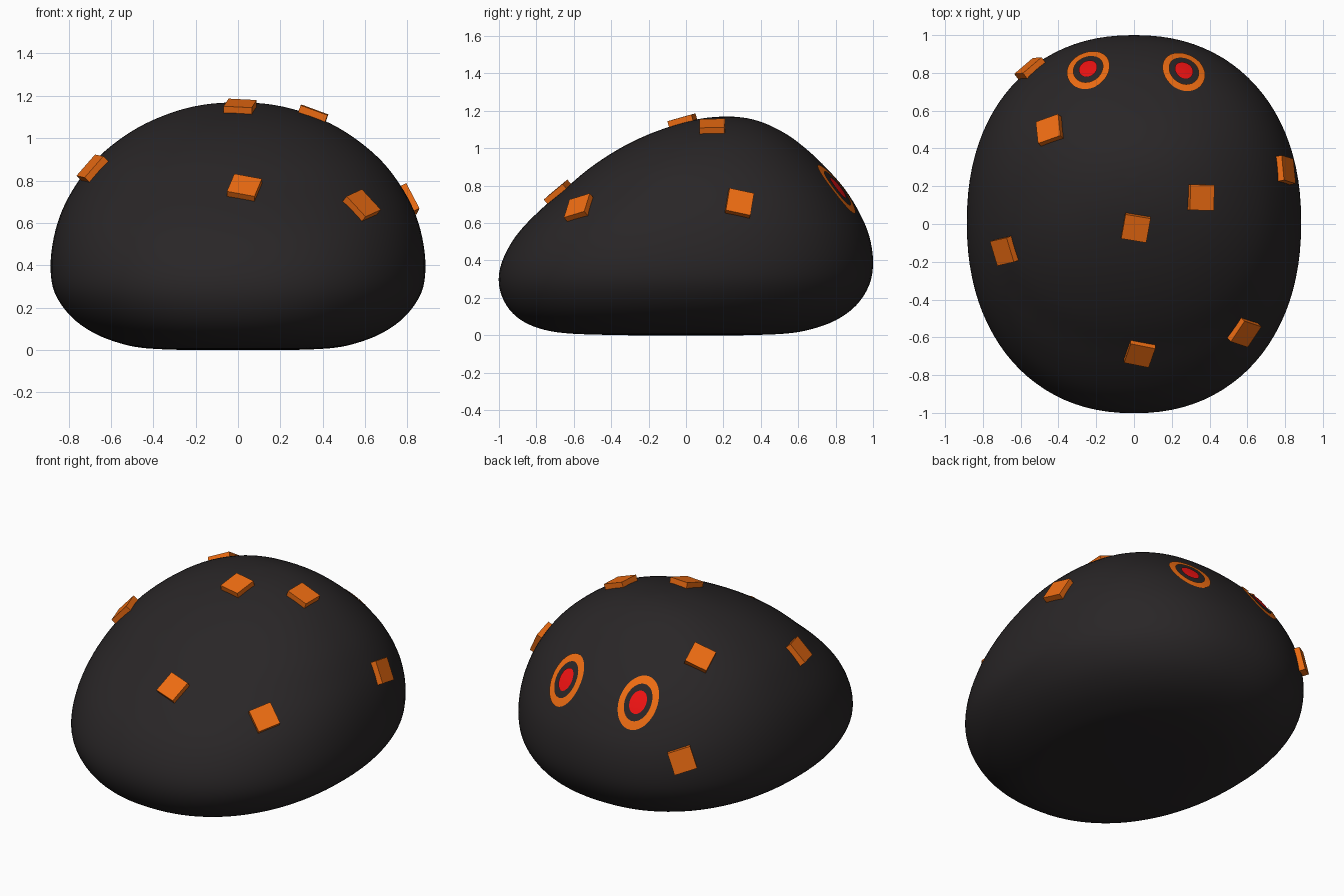
import bpy, bmesh, math
from mathutils import Vector, Matrix
from mathutils.bvhtree import BVHTree

if "Cube" in bpy.data.objects:
    bpy.data.objects.remove(bpy.data.objects["Cube"])


def material(name, rgb):
    m = bpy.data.materials.new(name)
    m.diffuse_color = (*rgb, 1)
    m.use_nodes = True
    m.node_tree.nodes["Principled BSDF"].inputs["Base Color"].default_value = m.diffuse_color
    return m


BLACK = material("charcoal", (0.022, 0.019, 0.02))
ORANGE = material("orange", (0.85, 0.15, 0.006))
RED = material("red", (0.85, 0.006, 0.006))


def add_object(name, bm, mat, smooth):
    me = bpy.data.meshes.new(name)
    bmesh.ops.recalc_face_normals(bm, faces=bm.faces) if name == "body" else None
    for f in bm.faces:
        f.smooth = smooth
    bm.to_mesh(me)
    bm.free()
    me.materials.append(mat)
    ob = bpy.data.objects.new(name, me)
    bpy.context.collection.objects.link(ob)
    return ob


# Body profile: height, front y, back y, half width
ROWS = [Vector(r) for r in (
    (0, -.3, .3, .25), (.008, -.6, .52, .43), (.03, -.76, .66, .55),
    (.08, -.88, .8, .68), (.16, -.96, .91, .79), (.27, -1, .98, .865),
    (.39, -.985, 1, .885), (.53, -.91, .98, .87), (.66, -.79, .925, .83),
    (.78, -.65, .85, .765), (.89, -.52, .755, .68), (.99, -.37, .65, .565),
    (1.07, -.21, .545, .435), (1.13, -.04, .43, .285), (1.16, .09, .33, .15),
    (1.17, .2, .24, .02))]


def spline(i, t):
    a, b = ROWS[max(i - 1, 0)], ROWS[i]
    c, d = ROWS[i + 1], ROWS[min(i + 2, len(ROWS) - 1)]
    return 0.5 * (2 * b + (c - a) * t + (2 * a - 5 * b + 4 * c - d) * t * t
                  + (3 * b - a - 3 * c + d) * t ** 3)


def power(v):
    return math.copysign(abs(v) ** (2 / 2.2), v)


# Body: loft of rounded rings
N, STEPS = 96, 4
bm = bmesh.new()
rows = [spline(i, s / STEPS) for i in range(len(ROWS) - 1) for s in range(STEPS)]
rows.append(ROWS[-1])
rings = []
for z, front, back, half in rows:
    ring = []
    for k in range(N):
        a = math.tau * k / N
        y = (front + back) / 2 + (back - front) / 2 * power(math.sin(a))
        ring.append(bm.verts.new((half * power(math.cos(a)), y, max(z, 0))))
    rings.append(ring)
for lo, hi in zip(rings, rings[1:]):
    for k in range(N):
        j = (k + 1) % N
        bm.faces.new((lo[k], lo[j], hi[j], hi[k]))
bm.faces.new(rings[0][::-1])
bm.faces.new(rings[-1])
bmesh.ops.recalc_face_normals(bm, faces=bm.faces)
surface = BVHTree.FromBMesh(bm)
add_object("body", bm, BLACK, True)


def frame(point, along):
    """Point on the body plus tangent axes there."""
    p, n, _, _ = surface.find_nearest(Vector(point))
    x = Vector(along)
    x = (x - n * x.dot(n)).normalized()
    return p, x, n.cross(x), n


# Square studs: approximate position, direction of one edge
STUDS = [((.01, -.02, 1.15), (1, -.18, 0)), ((.36, .14, 1.13), (1, -.03, 0)),
         ((.03, -.69, .77), (1, -.35, 0)), ((.59, -.58, .69), (.1, -.042, -.08)),
         ((.80, .285, .705), (0, .128, -.021)), ((-.68, -.14, .85), (.03, -.13, 0)),
         ((-.45, .5, 1.0), (.11, .042, .05)), ((-.54, .81, .5), (-.76, -.57, .3))]
for i, (point, along) in enumerate(STUDS):
    p, x, y, n = frame(point, along)
    m = Matrix((x, y, n)).transposed().to_4x4()
    m.translation = p + n * 0.005
    bm = bmesh.new()
    bmesh.ops.create_cube(bm, size=1, matrix=m @ Matrix.Diagonal((.135, .135, .05, 1)))
    add_object(f"stud_{i + 1}", bm, ORANGE, False)


# Eyes: oval bands draped over the body
def eye_band(name, point, r0, r1, mat):
    p, x, y, n = frame(point, (1, 0, 0))
    bm = bmesh.new()
    loops = []
    for s in range(5):
        r = r0 + (r1 - r0) * s / 4
        loop = []
        for k in range(48):
            a = math.tau * k / 48
            q = p + x * (.115 * r * math.cos(a)) + y * (.162 * r * math.sin(a))
            hit, hn, _, _ = surface.ray_cast(q + n * .3, -n)
            loop.append(bm.verts.new(hit + hn * .006))
        loops.append(loop)
    for a, b in zip(loops, loops[1:]):
        for k in range(48):
            j = (k + 1) % 48
            bm.faces.new((a[k], b[k], b[j], a[j]))
    if r0 < .05:
        bm.faces.new(loops[0])
    add_object(name, bm, mat, True)


for side, point in (("left", (-.245, .83, .79)), ("right", (.265, .815, .79))):
    eye_band(f"eye_ring_{side}", point, .69, 1, ORANGE)
    eye_band(f"eye_pupil_{side}", point, .03, .43, RED)
